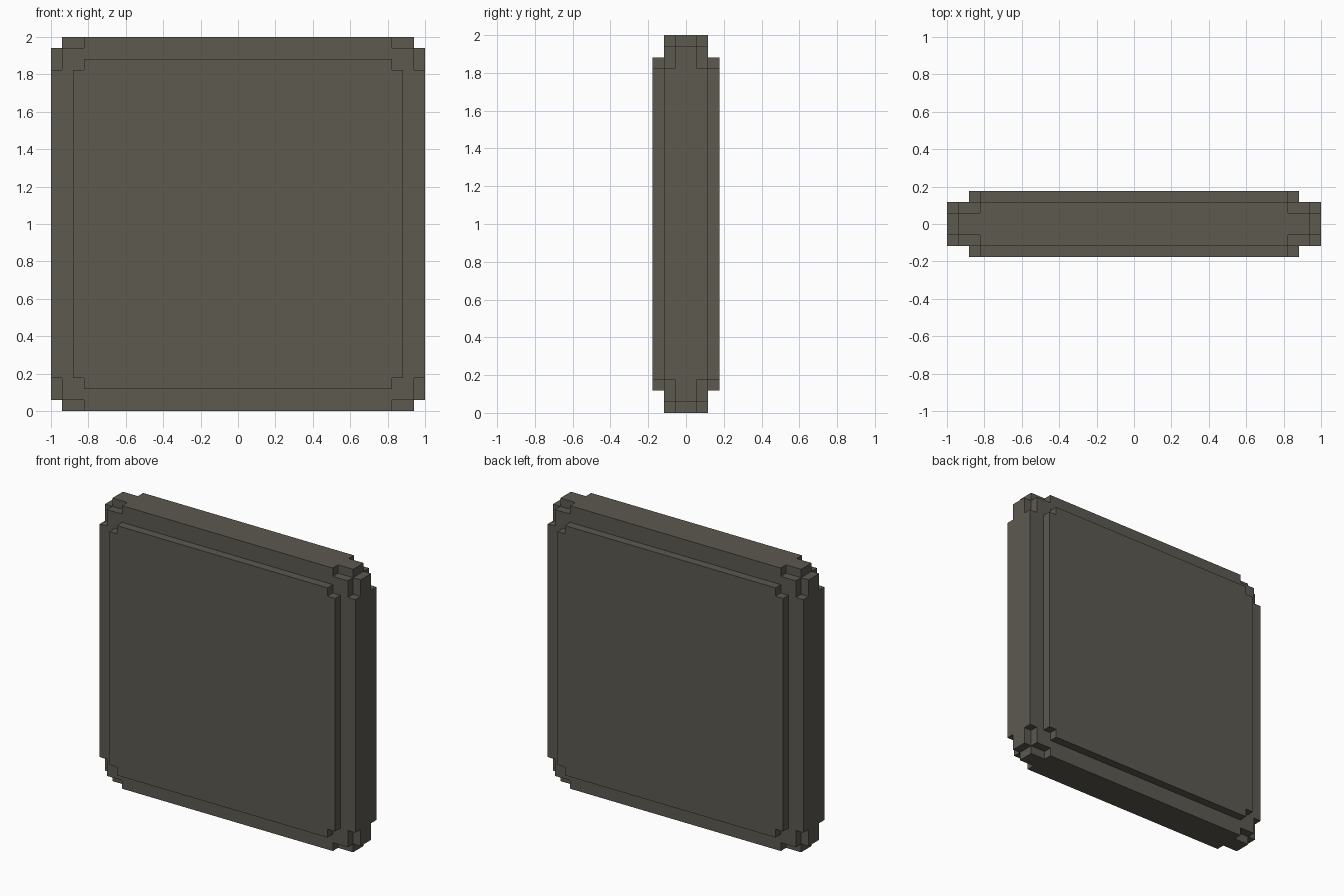
import bpy, bmesh

if "Cube" in bpy.data.objects:
    bpy.data.objects.remove(bpy.data.objects["Cube"])

U = 2 / 34  # one block step; the slab is 34 x 6 x 34 steps

# Uneven grid: fine steps near the rim, one wide cell in the middle
WIDE = [-17, -16, -15, -14, 14, 15, 16, 17]
DEEP = [-3, -2, -1, 1, 2, 3]
GRID = (WIDE, DEEP, WIDE)


def filled(cell):
    """Stepped, rounded slab rule: depth of the cell from each outer side."""
    if any(n < 0 or n >= len(g) - 1 for n, g in zip(cell, GRID)):
        return False
    i, j, k = (min(n, len(g) - 2 - n) for n, g in zip(cell, GRID))
    lo, hi = min(i, k), max(i, k)
    if j == 0:                      # front and back panels
        return lo >= 2 and hi >= 3
    if j == 1:                      # middle step
        return lo >= 1 or hi >= 3
    return hi >= 1                  # core, only the corner step cut


bm = bmesh.new()
verts = {}


def vert(idx):
    if idx not in verts:
        x, y, z = (g[n] * U for n, g in zip(idx, GRID))
        verts[idx] = bm.verts.new((x, y, z + 1))
    return verts[idx]


# Emit only the outside faces of the filled cells
for x in range(7):
    for y in range(5):
        for z in range(7):
            cell = (x, y, z)
            if not filled(cell):
                continue
            for axis in range(3):
                for side in (0, 1):
                    near = list(cell)
                    near[axis] += 2 * side - 1
                    if filled(tuple(near)):
                        continue
                    b, c = (axis + 1) % 3, (axis + 2) % 3
                    loop = []
                    for db, dc in ((0, 0), (1, 0), (1, 1), (0, 1)):
                        p = list(cell)
                        p[axis] += side
                        p[b] += db
                        p[c] += dc
                        loop.append(vert(tuple(p)))
                    bm.faces.new(loop if side else loop[::-1])

mesh = bpy.data.meshes.new("stepped_slab")
bm.to_mesh(mesh)
bm.free()

# Single dark stone colour
mat = bpy.data.materials.new("dark stone grey")
mat.diffuse_color = (0.109, 0.100, 0.081, 1)
mat.use_nodes = True
mat.node_tree.nodes["Principled BSDF"].inputs["Base Color"].default_value = mat.diffuse_color
mesh.materials.append(mat)

slab = bpy.data.objects.new("stepped_slab", mesh)
bpy.context.collection.objects.link(slab)
